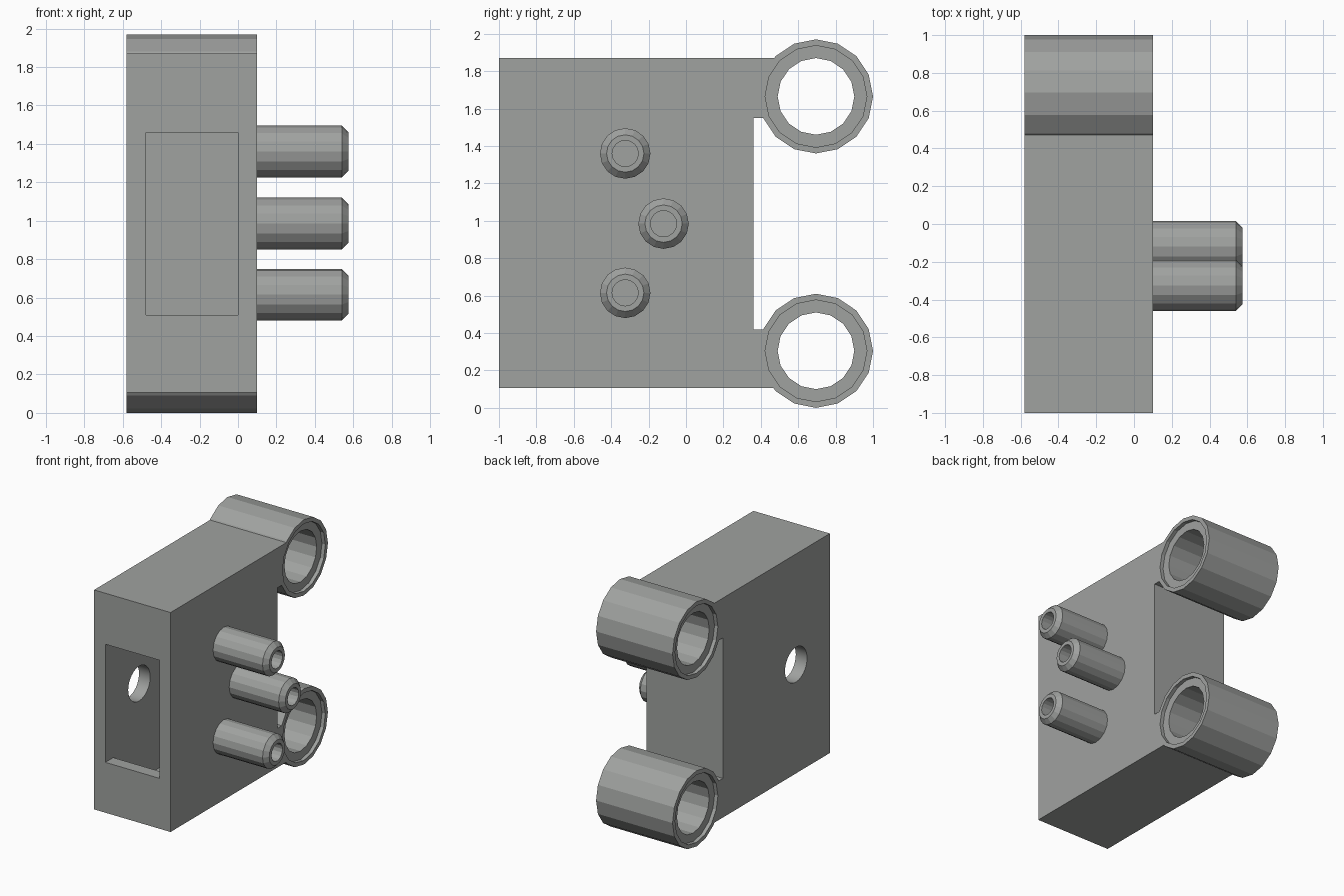
import bpy, bmesh, math
from mathutils import Matrix, Vector

old = bpy.data.objects.get("Cube")
if old:
    bpy.data.objects.remove(old, do_unlink=True)

grey = bpy.data.materials.new("mid_grey")
grey.use_nodes = True
colour = (0.35, 0.36, 0.35, 1)
grey.diffuse_color = colour
grey.node_tree.nodes["Principled BSDF"].inputs["Base Color"].default_value = colour

X0, X1 = -0.58, 0.10          # side faces of the housing
WALL = 0.10
RINGS = [(0.695, 0.305), (0.695, 1.665)]
PEGS = [(-0.325, 0.615), (-0.12, 0.985), (-0.325, 1.36)]


def finish(name, bm):
    bmesh.ops.recalc_face_normals(bm, faces=bm.faces)
    mesh = bpy.data.meshes.new(name)
    bm.to_mesh(mesh)
    bm.free()
    mesh.materials.append(grey)
    obj = bpy.data.objects.new(name, mesh)
    bpy.context.collection.objects.link(obj)
    return obj


def box(name, lo, hi):
    bm = bmesh.new()
    lo, hi = Vector(lo), Vector(hi)
    size = Matrix.Diagonal((*(hi - lo), 1))
    bmesh.ops.create_cube(bm, size=1, matrix=Matrix.Translation((lo + hi) / 2) @ size)
    return finish(name, bm)


def rod(name, y, z, r, xa, xb, sides=16):
    """Solid cylinder lying along x."""
    bm = bmesh.new()
    place = Matrix.Translation(((xa + xb) / 2, y, z)) @ Matrix.Rotation(math.pi / 2, 4, 'Y')
    bmesh.ops.create_cone(bm, cap_ends=True, segments=sides, radius1=r, radius2=r,
                          depth=xb - xa, matrix=place)
    return finish(name, bm)


def tube(name, y, z, profile, sides=16):
    """Closed (x, radius) profile turned around the x direction."""
    bm = bmesh.new()
    loops = []
    for i in range(sides):
        a = math.tau * i / sides
        loops.append([bm.verts.new((x, y + r * math.cos(a), z + r * math.sin(a)))
                      for x, r in profile])
    n = len(profile)
    for i in range(sides):
        a, b = loops[i], loops[(i + 1) % sides]
        for j in range(n):
            k = (j + 1) % n
            bm.faces.new((a[j], a[k], b[k], b[j]))
    return finish(name, bm)


def combine(target, tool, operation):
    mod = target.modifiers.new(operation, 'BOOLEAN')
    mod.operation = operation
    mod.solver = 'EXACT'
    mod.object = tool
    bpy.context.view_layer.objects.active = target
    bpy.ops.object.modifier_apply(modifier=mod.name)
    bpy.data.objects.remove(tool, do_unlink=True)


# Housing block, with a notch left between the two rear arms
housing = box("housing", (X0, -1, 0.105), (X1, 0.6, 1.87))
combine(housing, box("notch", (-1, 0.36, 0.42), (1, 1, 1.55)), 'DIFFERENCE')

# Hinge barrels at the rear: bored through and recessed at both ends
for y, z in RINGS:
    combine(housing, rod("barrel", y, z, 0.305, X0, X1), 'UNION')
for y, z in RINGS:
    combine(housing, rod("bore", y, z, 0.205, -1, 1), 'DIFFERENCE')
    for xa, xb in ((-1, X0 + 0.03), (X1 - 0.03, 1)):
        combine(housing, rod("recess", y, z, 0.272, xa, xb), 'DIFFERENCE')

# Hollow interior, front window and cable hole
combine(housing, box("cavity", (X0 + WALL, -0.9, 0.205), (X1 - WALL, 0.26, 1.77)), 'DIFFERENCE')
combine(housing, box("window", (X0 + WALL, -1.2, 0.51), (X1 - WALL, -0.8, 1.46)), 'DIFFERENCE')
combine(housing, rod("cable_hole", -0.57, 0.98, 0.14, -1, -0.4, 32), 'DIFFERENCE')
for y, z in PEGS:
    combine(housing, rod("peg_hole", y, z, 0.07, 0.05 - WALL, 0.2), 'DIFFERENCE')

# Smooth only the finely divided cable hole
bpy.ops.object.select_all(action='DESELECT')
housing.select_set(True)
bpy.context.view_layer.objects.active = housing
bpy.ops.object.shade_smooth_by_angle(angle=math.radians(18))

# Hollow chamfered pegs on the side
for label, (y, z) in zip(("lower", "middle", "upper"), PEGS):
    tube(label + "_peg", y, z,
         [(X1, 0.07), (X1, 0.135), (0.54, 0.135), (0.575, 0.10), (0.575, 0.07)])
